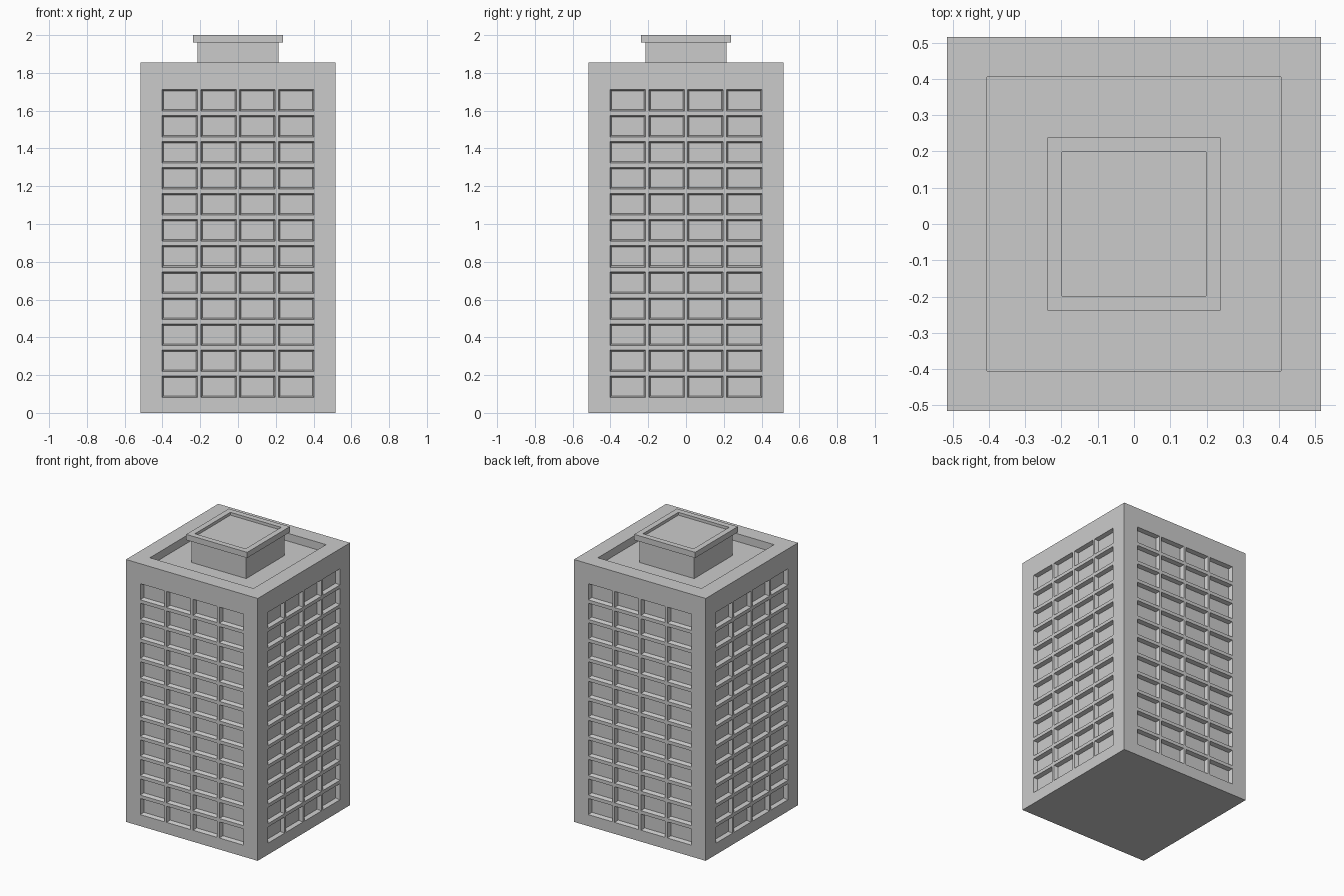
import bpy, bmesh
from math import pi
from mathutils import Matrix, Vector

if "Cube" in bpy.data.objects:
    bpy.data.objects.remove(bpy.data.objects["Cube"])

HALF, ROOF = 0.515, 1.854
COLS, ROWS = 4, 12
COL_PITCH, ROW_PITCH = 0.206, 0.138
WIN_W, WIN_H, WIN_DEPTH = 0.188, 0.114, 0.028


def finish(bm, name):
    bmesh.ops.recalc_face_normals(bm, faces=bm.faces)
    mesh = bpy.data.meshes.new(name)
    bm.to_mesh(mesh)
    bm.free()
    obj = bpy.data.objects.new(name, mesh)
    bpy.context.collection.objects.link(obj)
    return obj


def sink_top(bm, face, margin, depth):
    """Leave a flat rim on a top face and drop the middle."""
    bmesh.ops.inset_region(bm, faces=[face], thickness=margin, use_even_offset=True)
    inner = bmesh.ops.extrude_discrete_faces(bm, faces=[face])["faces"][0]
    bmesh.ops.translate(bm, verts=inner.verts, vec=(0, 0, -depth))


def box(bm, half, z0, z1):
    mat = Matrix.Translation((0, 0, (z0 + z1) / 2)) @ Matrix.Diagonal((2 * half, 2 * half, z1 - z0, 1))
    bmesh.ops.create_cube(bm, size=1, matrix=mat)


def cuts(centres, size, lo, hi):
    inner = [c + s * size / 2 for c in centres for s in (-1, 1)]
    return [lo] + inner + [hi]


# Tower: four gridded walls whose window cells are pushed inwards
xs = cuts([(i - (COLS - 1) / 2) * COL_PITCH for i in range(COLS)], WIN_W, -HALF, HALF)
zs = cuts([(j + 1) * ROW_PITCH for j in range(ROWS)], WIN_H, 0, ROOF)
bm = bmesh.new()
windows = []
for side in range(4):
    rot = Matrix.Rotation(side * pi / 2, 3, 'Z')
    grid = [[bm.verts.new(rot @ Vector((x, -HALF, z))) for x in xs] for z in zs]
    for j in range(len(zs) - 1):
        for i in range(len(xs) - 1):
            f = bm.faces.new((grid[j][i], grid[j][i + 1], grid[j + 1][i + 1], grid[j + 1][i]))
            if i % 2 and j % 2:
                windows.append(f)
bmesh.ops.remove_doubles(bm, verts=bm.verts, dist=1e-4)
bm.normal_update()
bmesh.ops.inset_individual(bm, faces=windows, thickness=0.008, depth=-WIN_DEPTH, use_even_offset=True)

# Base and sunken roof behind the parapet
bmesh.ops.holes_fill(bm, edges=[e for e in bm.edges if e.is_boundary], sides=0)
bmesh.ops.recalc_face_normals(bm, faces=bm.faces)
bm.normal_update()
roof = max(bm.faces, key=lambda f: f.calc_center_median().z)
sink_top(bm, roof, 0.11, 0.055)
finish(bm, "tower")

# Rooftop plant room
bm = bmesh.new()
box(bm, 0.214, ROOF - 0.055, 1.96)
finish(bm, "plant_room")

# Plant room cap with a shallow sunken top
bm = bmesh.new()
box(bm, 0.238, 1.96, 2.0)
bm.normal_update()
sink_top(bm, max(bm.faces, key=lambda f: f.calc_center_median().z), 0.04, 0.02)
finish(bm, "plant_room_cap")
